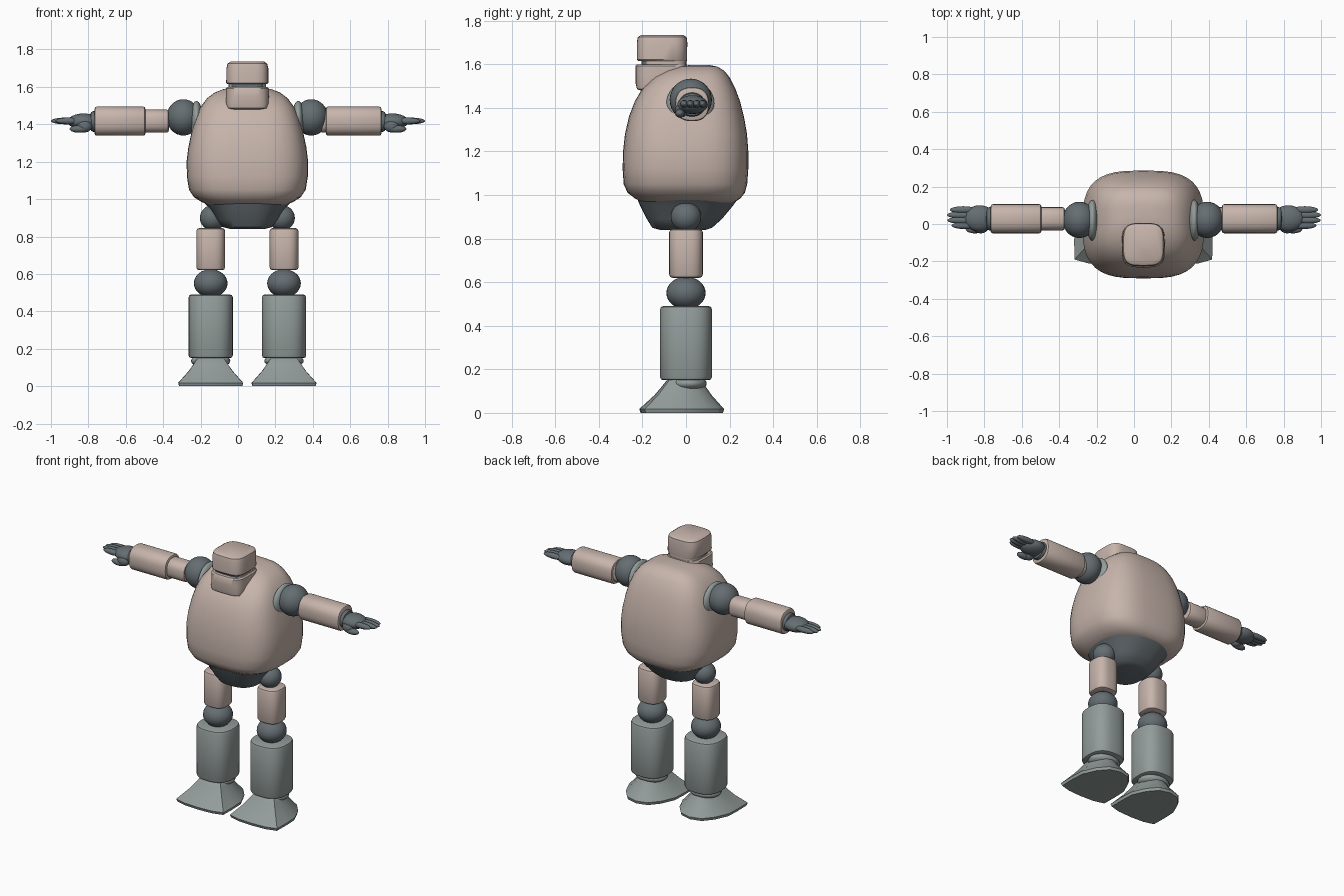
import bpy, bmesh, math
from mathutils import Vector

if "Cube" in bpy.data.objects:
    bpy.data.objects.remove(bpy.data.objects["Cube"])

CX = 0.05  # symmetry line of body and legs


def material(name, rgb):
    m = bpy.data.materials.new(name)
    m.diffuse_color = (*rgb, 1)
    m.use_nodes = True
    m.node_tree.nodes["Principled BSDF"].inputs["Base Color"].default_value = m.diffuse_color
    return m


BEIGE = material("warm beige", (0.57, 0.46, 0.41))
SLATE = material("dark slate", (0.13, 0.155, 0.17))
GREY = material("grey green", (0.29, 0.335, 0.325))


def finish(name, bm, mat, angle=40):
    bmesh.ops.recalc_face_normals(bm, faces=bm.faces)
    me = bpy.data.meshes.new(name)
    bm.to_mesh(me)
    bm.free()
    me.materials.append(mat)
    ob = bpy.data.objects.new(name, me)
    bpy.context.collection.objects.link(ob)
    bpy.ops.object.select_all(action='DESELECT')
    ob.select_set(True)
    bpy.context.view_layer.objects.active = ob
    bpy.ops.object.shade_smooth_by_angle(angle=math.radians(angle))
    return ob


def skin(bm, rings):
    """Bridge equal-length point rings and cap both ends."""
    vs = [[bm.verts.new(p) for p in r] for r in rings]
    n = len(vs[0])
    for a, b in zip(vs, vs[1:]):
        for i in range(n):
            bm.faces.new((a[i], a[(i + 1) % n], b[(i + 1) % n], b[i]))
    bm.faces.new(vs[0])
    bm.faces.new(vs[-1])


def oval(a, b, n, seg=40):
    """Superellipse outline, n = 2 round, larger n = boxier."""
    pts = []
    for i in range(seg):
        t = 2 * math.pi * i / seg
        c, s = math.cos(t), math.sin(t)
        pts.append((math.copysign(abs(c) ** (2 / n), c) * a,
                    math.copysign(abs(s) ** (2 / n), s) * b))
    return pts


def loft(name, mat, rings, n=2.0, cx=0.0, angle=40):
    """Vertical loft; each ring is (z, half width, y min, y max)."""
    bm = bmesh.new()
    skin(bm, [[(cx + x, (y0 + y1) / 2 + y, z) for x, y in oval(hx, (y1 - y0) / 2, n)]
              for z, hx, y0, y1 in rings])
    return finish(name, bm, mat, angle)


def rod(name, mat, axis, t0, t1, c, a, b, n=2.0, r=0.015):
    """Rounded-end rod along x or z, centred on c with half sizes a and b."""
    prof = [(t0, r), (t0 + r * .3, r * .3), (t0 + r, 0), (t1 - r, 0), (t1 - r * .3, r * .3), (t1, r)]
    rings = []
    for t, d in prof:
        o = oval(a - d, b - d, n)
        rings.append([(t, c[0] + u, c[1] + v) if axis == 'x' else (c[0] + u, c[1] + v, t) for u, v in o])
    bm = bmesh.new()
    skin(bm, rings)
    return finish(name, bm, mat)


def ball(name, mat, c, s):
    bm = bmesh.new()
    bmesh.ops.create_uvsphere(bm, u_segments=28, v_segments=16, radius=1)
    for v in bm.verts:
        v.co = Vector((v.co[i] * s[i] + c[i] for i in range(3)))
    return finish(name, bm, mat, 60)


# Barrel torso
loft("torso", BEIGE, [
    (0.965, 0.20, -0.20, 0.22), (0.985, 0.245, -0.235, 0.25), (1.01, 0.285, -0.268, 0.27),
    (1.05, 0.312, -0.286, 0.281), (1.12, 0.323, -0.291, 0.286), (1.2, 0.325, -0.289, 0.286),
    (1.28, 0.315, -0.28, 0.28), (1.36, 0.298, -0.262, 0.266), (1.43, 0.278, -0.235, 0.248),
    (1.49, 0.252, -0.20, 0.226), (1.54, 0.215, -0.15, 0.20), (1.57, 0.175, -0.095, 0.176),
    (1.589, 0.125, -0.04, 0.145), (1.597, 0.06, 0.02, 0.105)], n=3.1, cx=CX, angle=60)

# Pelvis bowl
loft("pelvis", SLATE, [(0.84, 0.09, -0.12, 0.09), (0.85, 0.13, -0.155, 0.12), (0.89, 0.165, -0.18, 0.165),
                       (0.95, 0.2, -0.21, 0.215), (0.985, 0.235, -0.225, 0.24)], n=2.6, cx=CX)

# Head with a wrap-around face slot
HX = 0.05
loft("head", BEIGE, [
    (1.48, 0.085, -0.21, -0.14), (1.486, 0.105, -0.225, -0.11), (1.51, 0.114, -0.231, -0.04),
    (1.55, 0.115, -0.232, 0.003), (1.592, 0.115, -0.232, 0.004), (1.6, 0.107, -0.226, 0.004)],
    n=3.6, cx=HX)
loft("head_core", BEIGE, [(1.58, 0.1, -0.2, 0.002), (1.64, 0.1, -0.2, 0.002)], n=3.6, cx=HX)
loft("face_slot", SLATE, [(1.59, 0.085, -0.204, -0.1), (1.63, 0.085, -0.204, -0.1)], n=5, cx=HX)
loft("head_cap", BEIGE, [
    (1.615, 0.107, -0.22, 0.004), (1.622, 0.113, -0.226, 0.005), (1.7, 0.112, -0.226, 0.006),
    (1.725, 0.106, -0.221, 0.003), (1.735, 0.09, -0.205, -0.015)], n=3.6, cx=HX)

# Foot outline: wide toe edge, straight sides, tapered heel (one half, mirrored)
HALF = [(0.0, -0.215), (0.1, -0.21), (0.172, -0.19), (0.174, -0.09), (0.17, 0.0), (0.13, 0.09), (0.075, 0.155),
        (0.0, 0.175)]
OUTLINE = HALF + [(-x, y) for x, y in HALF[-2:0:-1]]


def foot(name, cx):
    rings = []
    for z, k in [(0.0, 0.97), (0.018, 1.0), (0.035, 0.91), (0.08, 0.68), (0.12, 0.52), (0.15, 0.41), (0.18, 0.16)]:
        rings.append([(cx + x * k, y * k, z) for x, y in OUTLINE])
    bm = bmesh.new()
    skin(bm, rings)
    finish(name, bm, GREY, 30)


for side, s in (("left", -1), ("right", 1)):
    # Legs
    lx = CX + s * 0.196
    ball(side + "_hip_ball", SLATE, (lx - s * 0.012, 0, 0.9), (0.07, 0.07, 0.068))
    rod(side + "_thigh", BEIGE, 'z', 0.62, 0.845, (lx, 0), 0.077, 0.077, 2.8)
    ball(side + "_knee_ball", SLATE, (lx, 0, 0.55), (0.09, 0.09, 0.075))
    rod(side + "_shin", GREY, 'z', 0.15, 0.49, (lx, 0), 0.118, 0.119, 2.6, 0.014)
    ball(side + "_ankle", GREY, (lx, 0.01, 0.135), (0.105, 0.085, 0.04))
    foot(side + "_foot", lx)

    # Arms
    arm = (0.028, 1.417)
    sx = CX + s * 0.342
    ball(side + "_shoulder_socket", GREY, (CX + s * 0.272, 0.02, 1.42), (0.035, 0.11, 0.105))
    ball(side + "_shoulder_ball", SLATE, (sx, 0.022, 1.437), (0.09, 0.097, 0.097))
    x0, x1, x2 = s * 0.37, s * 0.495, s * 0.767
    if s > 0:
        x0, x1 = 0.44, 0.47
    for part, a, b, r in (("upper_arm", x0, x1 + s * 0.03, 0.062), ("forearm", x1, x2, 0.078)):
        rod(side + "_" + part, BEIGE, 'x', min(a, b), max(a, b), arm, r, r, 2.5, 0.012)

    # Hands: cuff, palm, four fingers, drooping thumb
    rod(side + "_wrist", SLATE, 'x', min(s * 0.75, s * 0.79), max(s * 0.75, s * 0.79), (0.028, 1.415), 0.062, 0.055)
    ball(side + "_palm", SLATE, (s * 0.825, 0.03, 1.415), (0.085, 0.07, 0.043))
    for i, reach in enumerate((0.975, 0.998, 1.0, 0.985)):
        y = -0.008 + i * 0.028
        ball(f"{side}_finger_{i + 1}", SLATE, (s * (0.84 + reach) / 2, y, 1.418),
             ((reach - 0.84) / 2, 0.019, 0.018))
    ball(side + "_thumb", SLATE, (s * 0.85, -0.028, 1.375), (0.05, 0.022, 0.02))
    ball(side + "_thumb_base", SLATE, (s * 0.82, -0.02, 1.39), (0.04, 0.03, 0.033))
